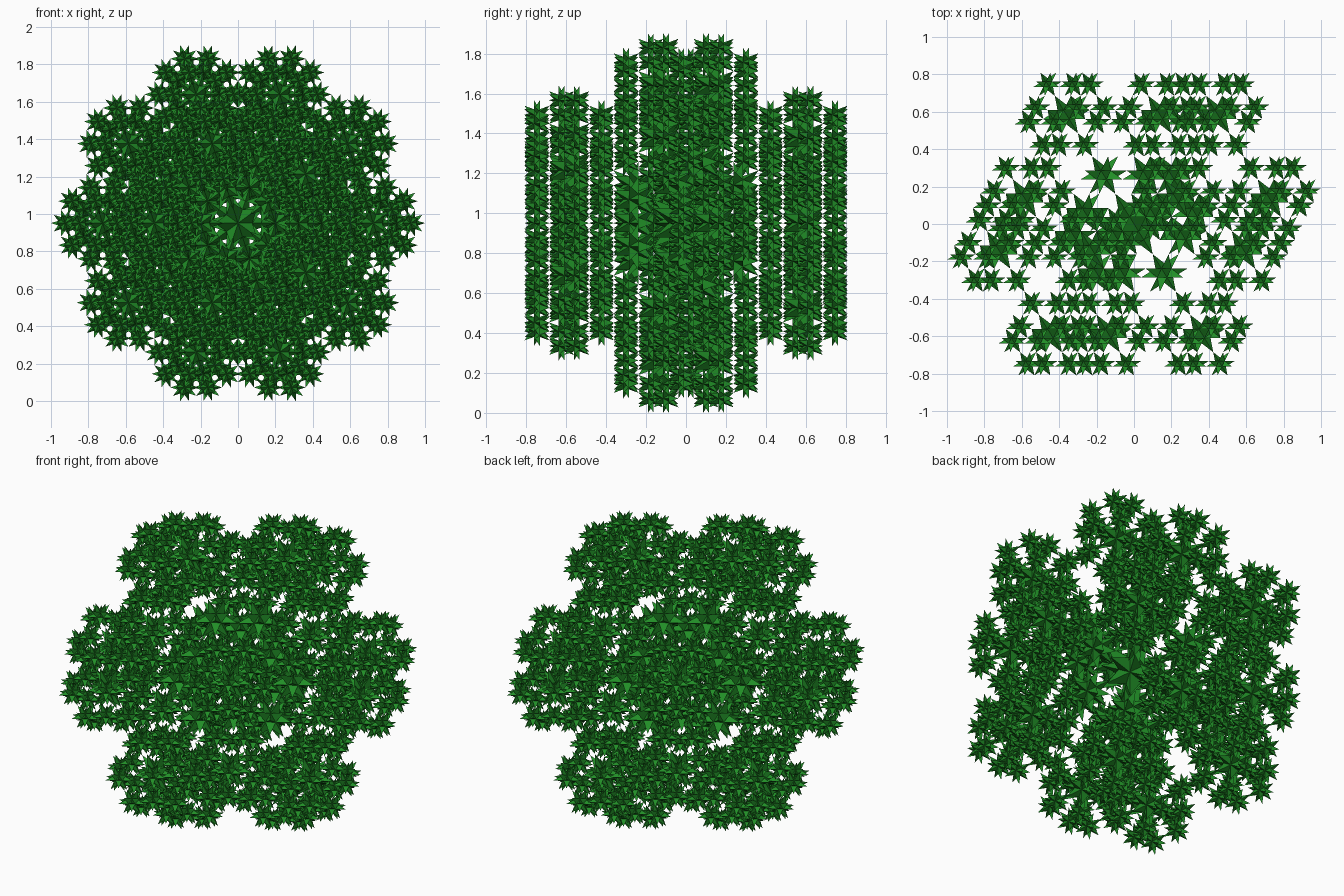
import bpy, bmesh
from math import sin, cos, pi, sqrt
from mathutils import Vector

if "Cube" in bpy.data.objects:
    bpy.data.objects.remove(bpy.data.objects["Cube"])

PHI = (1 + sqrt(5)) / 2
CORE = 0.4195                      # core radius relative to the spike tips
dodeca_x = 0.98225                 # widest reach of unit spikes along x
S = 1 / (5 * dodeca_x)             # radius of the central star
CENTRE = Vector((0, 0, sin(2 * pi / 5)))

green = bpy.data.materials.new("green")
green.diffuse_color = (0.015, 0.27, 0.02, 1)
green.use_nodes = True
green.node_tree.nodes["Principled BSDF"].inputs["Base Color"].default_value = green.diffuse_color


def unit_star():
    """Icosahedron core (five-fold axis along y) with a spike on every face."""
    bm = bmesh.new()
    pts = [Vector((0, -1, 0)), Vector((0, 1, 0))]
    for side, phase in ((-1, 0), (1, pi / 5)):
        for k in range(5):
            a = phase + 2 * pi * k / 5
            pts.append(Vector((2 * cos(a), side, 2 * sin(a))) / sqrt(5))
    for p in pts:
        bm.verts.new(p * CORE)
    bmesh.ops.convex_hull(bm, input=bm.verts[:])
    tips = bmesh.ops.poke(bm, faces=bm.faces[:])["verts"]
    for v in tips:
        v.co.normalize()
    bmesh.ops.recalc_face_normals(bm, faces=bm.faces[:])
    bm.verts.index_update()
    dirs = [v.co.copy() for v in tips]
    verts = [v.co.copy() for v in bm.verts]
    faces = [[v.index for v in f.verts] for f in bm.faces]
    bm.free()
    return verts, faces, dirs


VERTS, FACES, DIRS = unit_star()


def add_stars(name, centres, size):
    verts, faces = [], []
    for c in centres:
        n = len(verts)
        verts += [c + v * size for v in VERTS]
        faces += [[n + i for i in f] for f in FACES]
    me = bpy.data.meshes.new(name)
    me.from_pydata(verts, [], faces)
    me.materials.append(green)
    ob = bpy.data.objects.new(name, me)
    bpy.context.collection.objects.link(ob)


def around(centres, dist):
    return [c + d * dist for c in centres for d in DIRS]


# central star and the ring of stars touching it tip to tip
add_stars("central_star", [CENTRE], S)
add_stars("inner_stars", around([CENTRE], S * PHI), S / PHI)

# twenty smaller copies of that cluster, touching it tip to tip
hearts = around([CENTRE], S * sqrt(5) * PHI)
add_stars("cluster_hearts", hearts, S / PHI)
add_stars("cluster_outer_stars", around(hearts, S), S / PHI ** 2)
